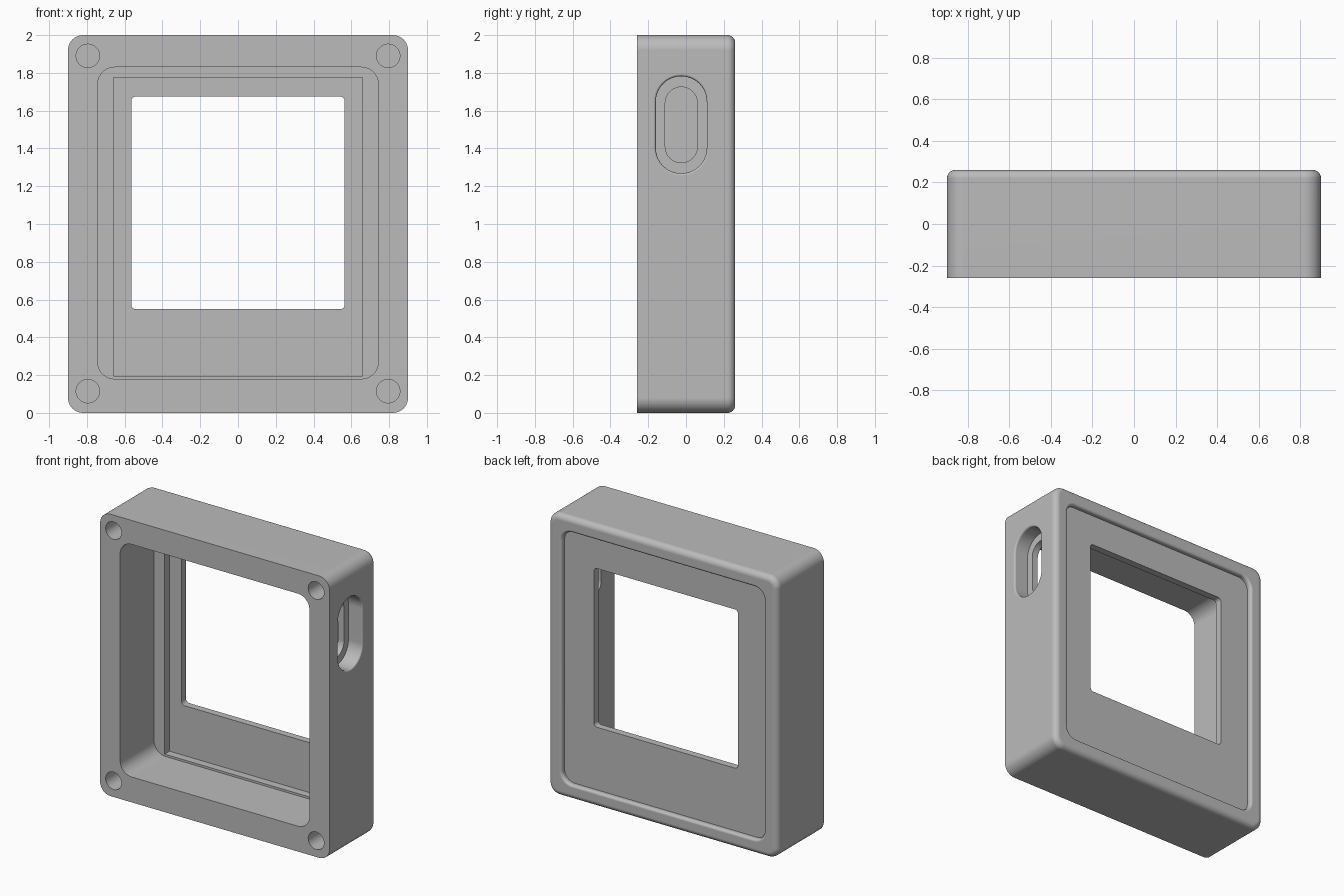
import bpy
import bmesh
from math import cos, sin, pi, radians

cube = bpy.data.objects.get("Cube")
if cube:
    bpy.data.objects.remove(cube, do_unlink=True)

STEPS = 10  # segments per rounded corner


def rounded_rect(hw, hh, r):
    """Outline of a rectangle with rounded corners."""
    pts = []
    for k, (sx, sy) in enumerate([(1, 1), (-1, 1), (-1, -1), (1, -1)]):
        for i in range(STEPS + 1):
            a = (k + i / STEPS) * pi / 2
            pts.append((sx * (hw - r) + r * cos(a), sy * (hh - r) + r * sin(a)))
    return pts


def loft(name, centre, half, r, sections, axis="Y"):
    """Solid through rounded rectangles; sections are (depth, growth) pairs."""
    bm = bmesh.new()
    rings = []
    for depth, grow in sections:
        ring = []
        for u, v in rounded_rect(half[0] + grow, half[1] + grow, r + grow):
            u, v = u + centre[0], v + centre[1]
            ring.append(bm.verts.new((u, depth, v) if axis == "Y" else (depth, u, v)))
        rings.append(ring)
    n = len(rings[0])
    for a, b in zip(rings, rings[1:]):
        for i in range(n):
            j = (i + 1) % n
            bm.faces.new((a[i], a[j], b[j], b[i]))
    bm.faces.new(rings[0])
    bm.faces.new(rings[-1])
    bmesh.ops.remove_doubles(bm, verts=bm.verts, dist=1e-5)
    bmesh.ops.recalc_face_normals(bm, faces=bm.faces)
    mesh = bpy.data.meshes.new(name)
    bm.to_mesh(mesh)
    bm.free()
    ob = bpy.data.objects.new(name, mesh)
    bpy.context.collection.objects.link(ob)
    return ob


def fillet(edge, r, sign, steps=8):
    """Quarter-round sections ending at depth `edge`; sign -1 shrinks, +1 flares."""
    return [(edge - r + r * sin(t), sign * r * (1 - cos(t)))
            for t in (i * pi / 2 / steps for i in range(steps + 1))]


# Outer shell with a rounded back edge
housing = loft("housing", (0, 1), (0.9, 1), 0.08,
               [(-0.26, 0)] + fillet(0.26, 0.04, -1))

# Openings
flare = fillet(0.26, 0.018, 1)
slot_flare = fillet(0.9, 0.012, 1, 6)
cutters = [
    loft("cavity_cut", (0, 1.005), (0.743, 0.825), 0.09, [(-0.3, 0), (0.12, 0)]),
    loft("screen_pocket_cut", (0, 0.985), (0.66, 0.79), 0.003, [(0, 0), (0.175, 0)]),
    loft("window_cut", (0, 1.112), (0.565, 0.563), 0.025, [(0.1, 0), (0.24, 0)]),
    loft("back_recess_cut", (0, 1), (0.795, 0.895), 0.08,
         [(0.225, 0)] + flare + [(0.3, flare[-1][1])]),
    loft("side_slot_cut", (-0.025, 1.525), (0.135, 0.257), 0.1345,
         [(0.79, 0)] + slot_flare + [(0.95, slot_flare[-1][1])], "X"),
    loft("inner_slot_cut", (-0.025, 1.525), (0.085, 0.2), 0.0845,
         [(0.7, 0), (0.82, 0)], "X"),
]
# Screw holes in the four corners
for x in (-0.795, 0.795):
    for z in (0.115, 1.89):
        cutters.append(loft("screw_hole_cut", (x, z), (0.062, 0.062), 0.0619,
                            [(-0.3, 0), (0.1, 0)]))

bpy.context.view_layer.objects.active = housing
housing.select_set(True)
for cutter in cutters:
    mod = housing.modifiers.new("cut", "BOOLEAN")
    mod.operation = "DIFFERENCE"
    mod.solver = "EXACT"
    mod.object = cutter
    bpy.ops.object.modifier_apply(modifier=mod.name)
    bpy.data.objects.remove(cutter, do_unlink=True)

# Grey finish
grey = bpy.data.materials.new("grey")
grey.use_nodes = True
colour = (0.5, 0.5, 0.5, 1)
grey.diffuse_color = colour
grey.node_tree.nodes["Principled BSDF"].inputs["Base Color"].default_value = colour
housing.data.materials.clear()
housing.data.materials.append(grey)

# Smooth fillets with flat faces kept flat
bpy.ops.object.shade_smooth_by_angle(angle=radians(30))
weighted = housing.modifiers.new("flat_faces", "WEIGHTED_NORMAL")
weighted.keep_sharp = True
